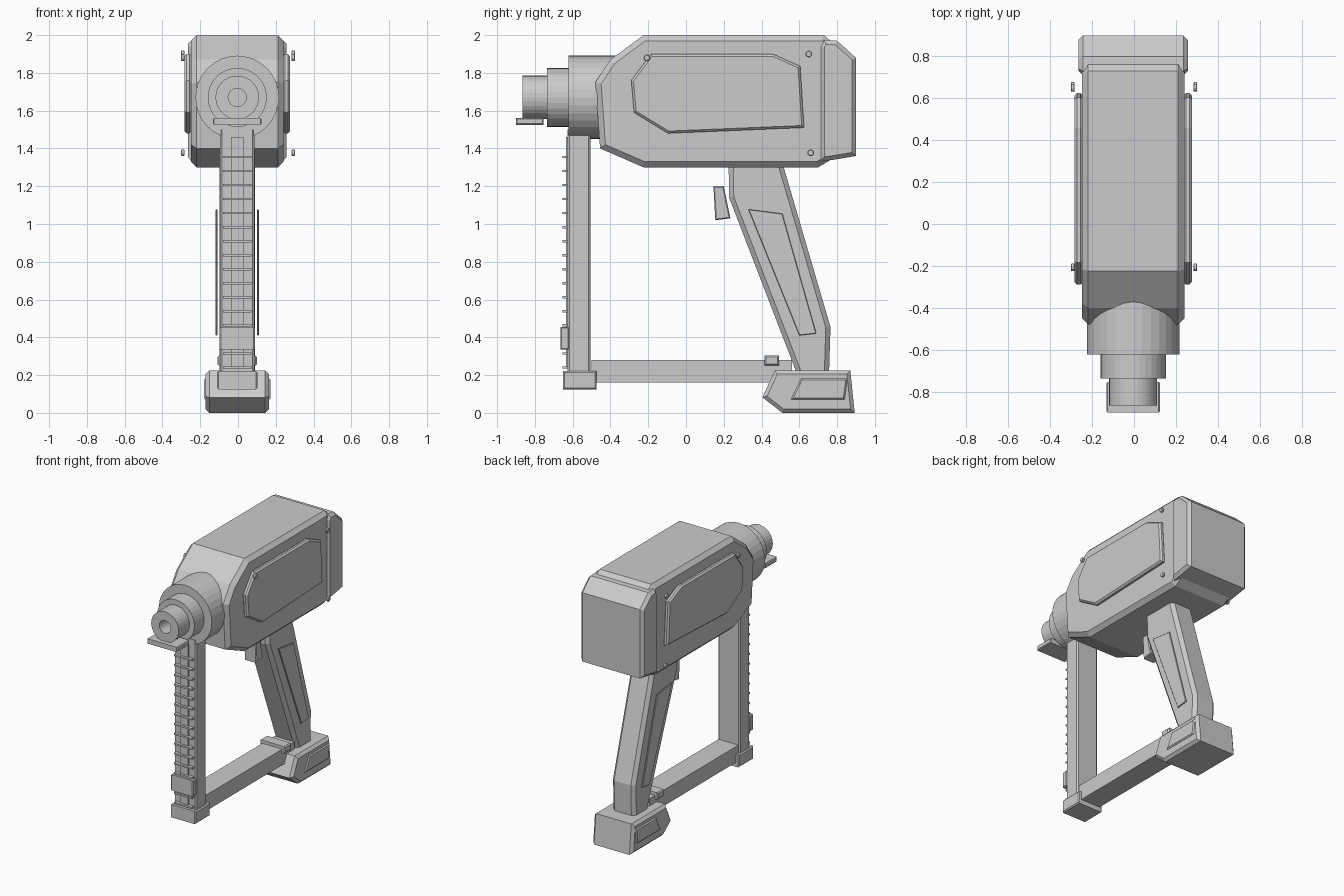
import bpy, bmesh, math
from mathutils import Vector

if "Cube" in bpy.data.objects:
    bpy.data.objects.remove(bpy.data.objects["Cube"])

grey = bpy.data.materials.new("plain grey")
grey.diffuse_color = (0.6, 0.6, 0.6, 1)
grey.use_nodes = True
grey.node_tree.nodes["Principled BSDF"].inputs["Base Color"].default_value = grey.diffuse_color
C = -0.004  # centre line of the tool


def finish(name, bm):
    bmesh.ops.remove_doubles(bm, verts=bm.verts, dist=1e-5)
    bmesh.ops.recalc_face_normals(bm, faces=bm.faces)
    me = bpy.data.meshes.new(name)
    bm.to_mesh(me)
    bm.free()
    me.materials.append(grey)
    ob = bpy.data.objects.new(name, me)
    bpy.context.collection.objects.link(ob)
    return ob


def inset(pts, d):
    """Move every edge of a closed profile inwards by d."""
    n = len(pts)
    P = [Vector(p) for p in pts]
    area = sum(P[i].x * P[(i + 1) % n].y - P[(i + 1) % n].x * P[i].y for i in range(n))
    s = 1 if area > 0 else -1
    out = []
    for i in range(n):
        a = (P[i] - P[i - 1]).normalized()
        b = (P[(i + 1) % n] - P[i]).normalized()
        na, nb = Vector((-a.y, a.x)) * s, Vector((-b.y, b.x)) * s
        out.append(P[i] + (na + nb) * (d / (1 + na.dot(nb))))
    return out


def prism(name, pts, x0, x1, d=0.0, dx=None):
    """Side profile (y, z) extruded across x with chamfered rims."""
    dx = d if dx is None else dx
    small = inset(pts, d)
    layers = [(x0, small), (x0 + dx, pts), (x1 - dx, pts), (x1, small)] if d else [(x0, pts), (x1, pts)]
    bm = bmesh.new()
    rings = [[bm.verts.new((x, p[0], p[1])) for p in ps] for x, ps in layers]
    n = len(pts)
    for a, b in zip(rings, rings[1:]):
        for i in range(n):
            bm.faces.new((a[i], a[(i + 1) % n], b[(i + 1) % n], b[i]))
    bm.faces.new(rings[0])
    bm.faces.new(rings[-1])
    return finish(name, bm)


def box(name, hw, y0, y1, z0, z1, d=0.0):
    return prism(name, [(y0, z0), (y1, z0), (y1, z1), (y0, z1)], C - hw, C + hw, d)


def plates(name, pts, x0, x1, d):
    """The same plate on both sides."""
    prism("right_" + name, pts, C + x0, C + x1, d)
    prism("left_" + name, pts, C - x1, C - x0, d)


# main housing and rear cap
prism("housing", [(-0.225, 2.0), (0.73, 2.0), (0.80, 1.94), (0.80, 1.36), (0.70, 1.30),
                  (-0.225, 1.30), (-0.455, 1.40), (-0.48, 1.75), (-0.40, 1.87)],
      C - 0.245, C + 0.245, 0.03)
prism("rear_cap", [(0.71, 1.94), (0.73, 1.975), (0.80, 1.97), (0.90, 1.88), (0.90, 1.36),
                   (0.78, 1.34), (0.71, 1.33)], C - 0.262, C + 0.262, 0.022)
plates("housing_panel", [(-0.29, 1.76), (-0.185, 1.90), (0.46, 1.90), (0.605, 1.835),
                         (0.625, 1.51), (-0.095, 1.48), (-0.275, 1.59)], 0.24, 0.28, 0.012)

# small screw heads on both sides
for side, s in (("right", 1), ("left", -1)):
    for k, (y, z) in enumerate([(-0.207, 1.88), (0.65, 1.90), (0.66, 1.377)]):
        ring = [(y + 0.018 * math.cos(t * math.pi / 6), z + 0.018 * math.sin(t * math.pi / 6))
                for t in range(12)]
        xs = sorted((s * 0.283, s * 0.302))
        prism(f"{side}_screw_{k + 1}", ring, xs[0], xs[1], 0.004)

# stepped nose barrel with a bore, turned around y
bm = bmesh.new()
prof = [(-0.76, 0), (-0.76, 0.048), (-0.866, 0.048), (-0.866, 0.115), (-0.737, 0.115),
        (-0.737, 0.156), (-0.622, 0.156), (-0.622, 0.221), (-0.30, 0.221), (-0.30, 0)]
vs = [bm.verts.new((C, y, 1.67 + r)) for y, r in prof]
es = [bm.edges.new(p) for p in zip(vs, vs[1:])]
bmesh.ops.spin(bm, geom=vs + es, cent=(C, 0, 1.67), axis=(0, 1, 0), angle=2 * math.pi, steps=32)
finish("nose_barrel", bm)
box("nose_plate", 0.128, -0.90, -0.755, 1.525, 1.562, 0.006)

# nail magazine: post, feed rail, rungs, pusher, foot
box("magazine_post", 0.092, -0.627, -0.505, 0.2, 1.50, 0.01)
box("feed_rail", 0.033, -0.636, -0.62, 0.235, 1.46)
for k in range(16):
    z = 1.355 - 0.0743 * k
    box(f"rung_{k + 1}", 0.075, -0.653, -0.62, z - 0.006, z + 0.006)
box("pusher", 0.093, -0.665, -0.62, 0.335, 0.455, 0.006)
box("magazine_foot", 0.106, -0.652, -0.475, 0.125, 0.222, 0.008)

# lower brace and its clip
box("lower_brace", 0.083, -0.50, 0.56, 0.16, 0.28)
box("brace_clip", 0.105, 0.415, 0.492, 0.25, 0.303, 0.008)

# grip, trigger and battery base
prism("grip", [(0.225, 1.36), (0.228, 1.14), (0.59, 0.20), (0.757, 0.20), (0.765, 0.455),
               (0.50, 1.36)], C - 0.095, C + 0.095, 0.025)
plates("grip_panel", [(0.33, 1.078), (0.51, 1.055), (0.69, 0.42), (0.60, 0.41)], 0.104, 0.114, 0.003)
prism("trigger", [(0.145, 1.20), (0.20, 1.20), (0.235, 1.03), (0.155, 1.02)], C - 0.05, C + 0.05, 0.006)
prism("battery_base", [(0.47, 0.228), (0.87, 0.228), (0.893, 0.003), (0.51, 0.003), (0.405, 0.085)],
      C - 0.168, C + 0.168, 0.02)
plates("battery_panel", [(0.61, 0.183), (0.855, 0.183), (0.84, 0.07), (0.555, 0.07)], 0.16, 0.177, 0.008)
bpy.data.objects["battery_base"].location.z = -0.003
